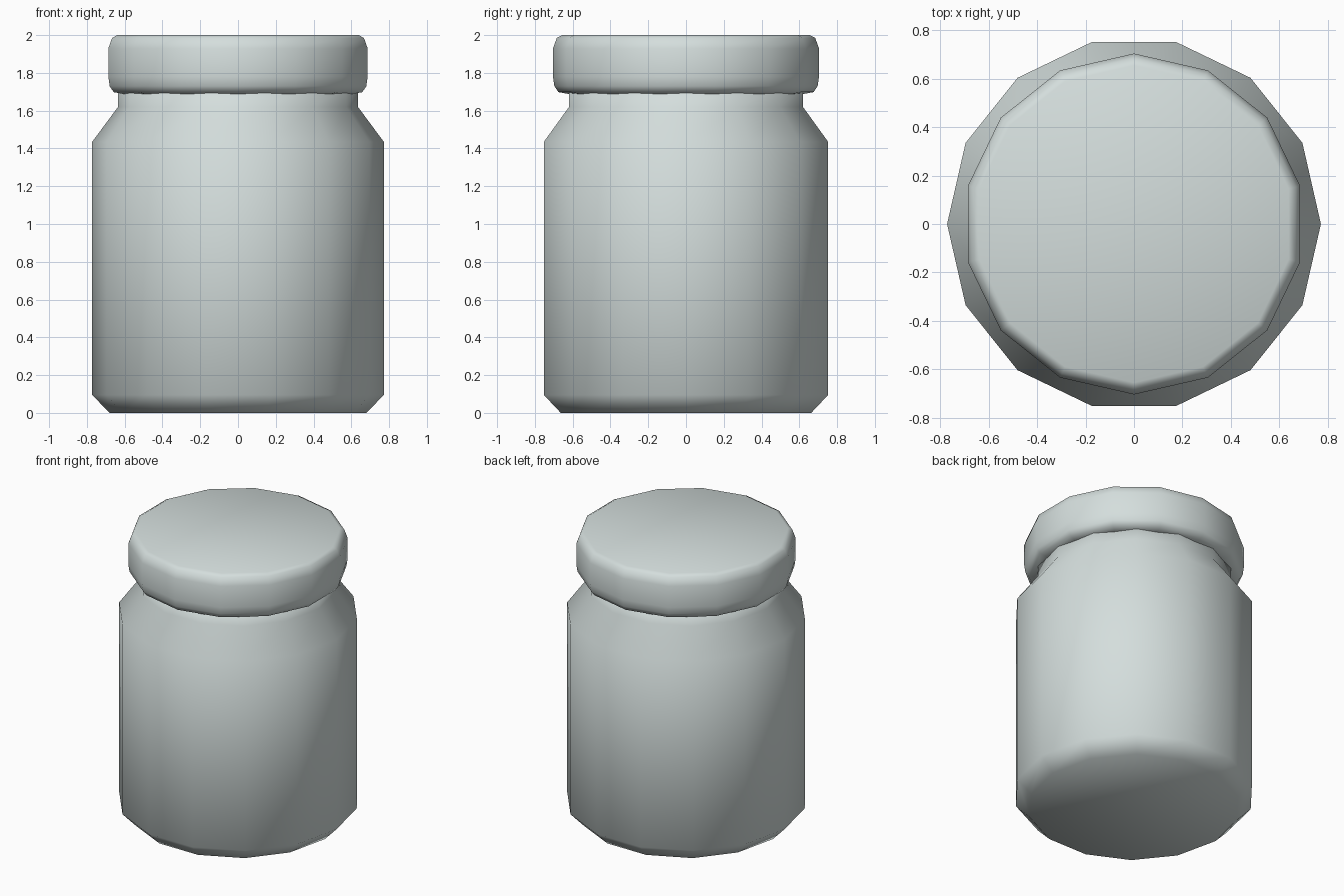
import bpy, bmesh
from math import cos, sin, pi

SIDES = 14

cube = bpy.data.objects.get("Cube")
if cube:
    bpy.data.objects.remove(cube, do_unlink=True)

# One pale grey-green colour for the whole jar
mat = bpy.data.materials.new("pale_grey_green")
color = (0.66, 0.73, 0.72, 1.0)
mat.use_nodes = True
mat.diffuse_color = color
mat.node_tree.nodes["Principled BSDF"].inputs["Base Color"].default_value = color


def turned_part(name, profile, start_angle):
    """Spin a (radius, height) profile into a closed 14-sided solid."""
    bm = bmesh.new()
    rings = []
    for r, z in profile:
        angles = [start_angle + 2 * pi * i / SIDES for i in range(SIDES)]
        rings.append([bm.verts.new((r * cos(a), r * sin(a), z)) for a in angles])
    for low, high in zip(rings, rings[1:]):
        for i in range(SIDES):
            j = (i + 1) % SIDES
            bm.faces.new((low[i], low[j], high[j], high[i]))
    bm.faces.new(rings[0][::-1])
    bm.faces.new(rings[-1])
    for f in bm.faces:
        f.smooth = True
    mesh = bpy.data.meshes.new(name)
    bm.to_mesh(mesh)
    bm.free()
    mesh.materials.append(mat)
    obj = bpy.data.objects.new(name, mesh)
    bpy.context.collection.objects.link(obj)
    return obj


# Jar: chamfered base, straight wall, sloped shoulder, neck
turned_part("jar_body", [(0.68, 0), (0.772, 0.095), (0.772, 1.435),
                         (0.635, 1.62), (0.635, 1.72)], 0)

# Lid: rounded at both edges, turned half a side from the jar
turned_part("jar_lid", [(0.62, 1.688), (0.675, 1.698), (0.697, 1.73), (0.704, 1.78),
                        (0.704, 1.93), (0.684, 1.985), (0.655, 2.0)], pi / 2)
